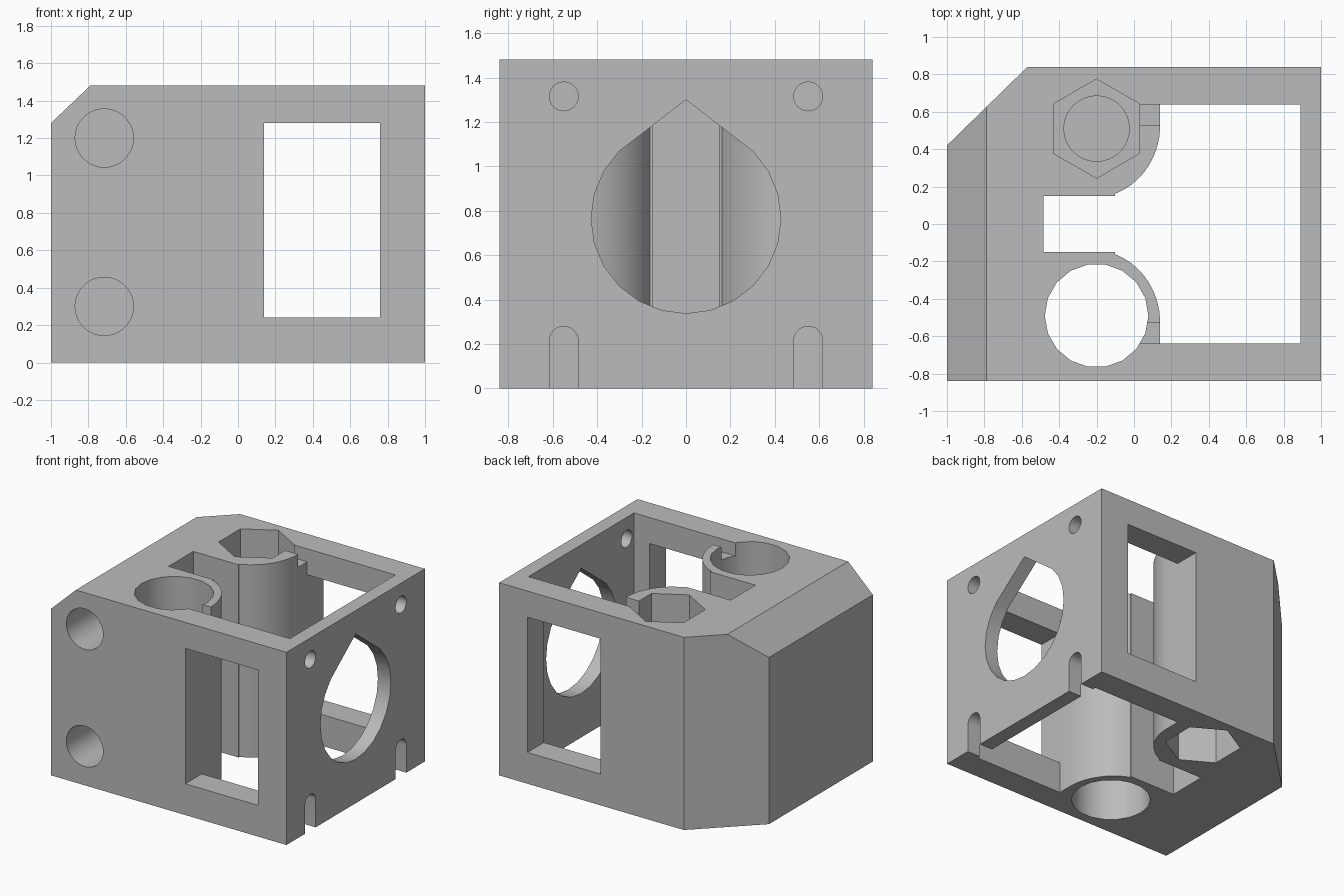
import bpy, bmesh
from math import cos, sin, pi, radians
from mathutils import Vector

if "Cube" in bpy.data.objects:
    bpy.data.objects.remove(bpy.data.objects["Cube"])

grey = bpy.data.materials.new("plain grey")
grey.use_nodes = True
colour = (0.5, 0.5, 0.5, 1)
grey.diffuse_color = colour
grey.node_tree.nodes["Principled BSDF"].inputs["Base Color"].default_value = colour

PLACE = {"x": lambda a, b, t: (t, a, b),
         "y": lambda a, b, t: (a, t, b),
         "z": lambda a, b, t: (a, b, t)}


def prism(name, outline, axis, low, high):
    """Extrude a 2D outline along an axis."""
    bm = bmesh.new()
    face = bm.faces.new([bm.verts.new(PLACE[axis](a, b, low)) for a, b in outline])
    top = bmesh.ops.extrude_face_region(bm, geom=[face])["geom"]
    moved = [v for v in top if isinstance(v, bmesh.types.BMVert)]
    bmesh.ops.translate(bm, verts=moved, vec=Vector(PLACE[axis](0, 0, high - low)))
    bmesh.ops.recalc_face_normals(bm, faces=bm.faces)
    mesh = bpy.data.meshes.new(name)
    bm.to_mesh(mesh)
    bm.free()
    mesh.materials.append(grey)
    obj = bpy.data.objects.new(name, mesh)
    bpy.context.collection.objects.link(obj)
    return obj


def arc(ca, cb, ra, rb, start, end, n):
    angles = [radians(start + (end - start) * i / n) for i in range(n + 1)]
    return [(ca + ra * cos(t), cb + rb * sin(t)) for t in angles]


def circle(ca, cb, r, n, start=0):
    return arc(ca, cb, r, r, start, start + 360, n)[:-1]


def rect(a0, a1, b0, b1):
    return [(a0, b0), (a1, b0), (a1, b1), (a0, b1)]


# Block with one chamfered vertical corner
body = prism("carriage_body", [(-1, -.84), (1, -.84), (1, .84), (-.57, .84), (-1, .42)],
             "z", 0, 1.48)


def cut(outline, axis, low, high):
    cutter = prism("cutter", outline, axis, low, high)
    cutter.hide_render = True
    mod = body.modifiers.new("cut", "BOOLEAN")
    mod.operation, mod.solver, mod.object = "DIFFERENCE", "EXACT", cutter
    bpy.context.view_layer.objects.active = body
    bpy.ops.object.modifier_apply(modifier=mod.name)
    bpy.data.objects.remove(cutter)


# Sloped upper edge
cut([(-1.2, 1.09), (-.59, 1.67), (-1.2, 1.67)], "y", -1, 1)

# Central cavity, leaving two rounded bosses and a belt slot between them
boss = arc(-.22, .53, .36, .39, 0, -71, 14)
half = [(.89, .64), (.14, .64)] + boss + [(-.1, .15), (-.485, .15)]
cut(half + [(a, -b) for a, b in reversed(half)], "z", -.1, 1.6)

# Windows through front and back walls
cut(rect(.14, .76, .24, 1.28), "y", -1, 1)

# Bearing bore
cut(circle(-.2, -.49, .277, 18), "z", -.1, 1.6)

# Nut pockets above and below a blind bore
hexagon = circle(-.2, .51, .265, 6, 90)
cut(hexagon, "z", 1.18, 1.6)
cut(hexagon, "z", -.1, .3)
cut(circle(-.2, .51, .175, 32), "z", .32, 1.2)

# Shallow notches at the top of both bosses
for side in (-1, 1):
    cut(rect(0, .2, min(side * .53, side * .64), max(side * .53, side * .64)), "z", 1.38, 1.6)

# Blind rod sockets in the front
for height in (.3, 1.2):
    cut(circle(-.715, height, .156, 36), "y", -1, .35)

# Teardrop opening in the right wall
cut(arc(0, .765, .427, .427, 135, 405, 18) + [(0, 1.3)], "x", .8, 1.1)

# Screw holes and open-bottomed slots in the right wall
for y in (-.55, .55):
    cut(circle(y, 1.315, .065, 24), "x", .8, 1.1)
    cut([(y - .065, -.1), (y + .065, -.1)] + arc(y, .215, .065, .065, 0, 180, 12), "x", .8, 1.1)

for other in bpy.context.selected_objects:
    other.select_set(False)
body.select_set(True)
bpy.context.view_layer.objects.active = body
bpy.ops.object.shade_smooth_by_angle(angle=radians(30))
